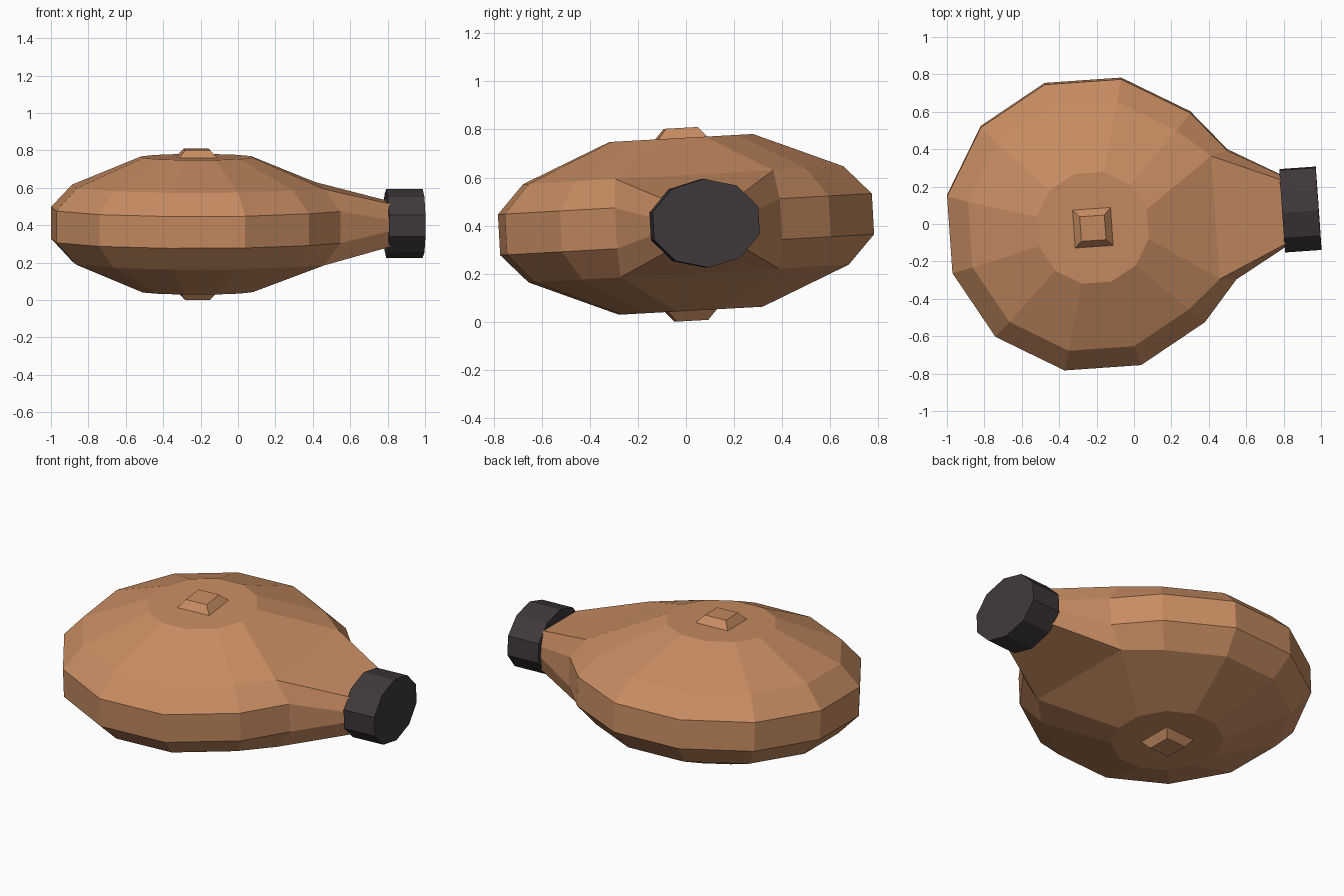
import bpy, bmesh, math
from mathutils import Matrix, Vector

if "Cube" in bpy.data.objects:
    bpy.data.objects.remove(bpy.data.objects["Cube"])


def material(name, rgb):
    m = bpy.data.materials.new(name)
    m.diffuse_color = (*rgb, 1)
    m.use_nodes = True
    m.node_tree.nodes["Principled BSDF"].inputs["Base Color"].default_value = m.diffuse_color
    return m


leather = material("tan leather", (0.578, 0.266, 0.122))
dark = material("dark stopper", (0.051, 0.041, 0.044))

# The whole flask leans slightly and is turned a few degrees
PLACE = (Matrix.Translation((-0.22, 0, 0.405))
         @ Matrix.Rotation(math.radians(3.2), 4, 'X')
         @ Matrix.Rotation(math.radians(4), 4, 'Z'))


def finish(bm, name, mat):
    bmesh.ops.recalc_face_normals(bm, faces=bm.faces)
    me = bpy.data.meshes.new(name)
    bm.to_mesh(me)
    bm.free()
    me.materials.append(mat)
    ob = bpy.data.objects.new(name, me)
    bpy.context.collection.objects.link(ob)
    ob.matrix_world = PLACE
    return ob


def bridge(bm, a, b, skip=()):
    n = len(a)
    for i in range(n):
        if i not in skip:
            bm.faces.new((a[i], a[(i + 1) % n], b[(i + 1) % n], b[i]))


# Flask body: lathed 12-sided lens, with the +x side opened for the neck
bm = bmesh.new()
N = 12
profile = [(0.305, 0.36), (0.68, 0.205), (0.794, 0.085),
           (0.794, -0.085), (0.68, -0.205), (0.305, -0.36)]
widened = {1: (0.657, 0.33), 2: (0.745, 0.345), 3: (0.745, 0.345), 4: (0.657, 0.33)}
rings = []
for level, (r, z) in enumerate(profile):
    ring = []
    for k in range(N):
        a = math.radians(-15 + 30 * k)
        x, y = r * math.cos(a), r * math.sin(a)
        if level in widened and k in (0, 1):      # spread the neck root
            x, y = widened[level]
            y = -y if k == 0 else y
        ring.append(bm.verts.new((x, y, z)))
    rings.append(ring)
for level in range(5):
    bridge(bm, rings[level], rings[level + 1], skip=(0,) if level in (1, 2, 3) else ())
bm.faces.new(rings[0])
bm.faces.new(rings[-1])

# Neck: tapers from the opening to a small mouth
root = [rings[i][1] for i in (1, 2, 3, 4)] + [rings[i][0] for i in (4, 3, 2, 1)]
mouth_half = [(0.17, 0.115), (0.19, 0.03), (0.19, -0.03), (0.17, -0.115)]
mouth = mouth_half + [(-y, z) for y, z in reversed(mouth_half)]
tip = [bm.verts.new((1.025, y, z)) for y, z in mouth]
bridge(bm, root, tip)
bm.faces.new(tip)
finish(bm, "flask_body", leather)

# Stopper: oval 10-sided cap
bm = bmesh.new()
caps = []
for x in (1.015, 1.21):
    caps.append([bm.verts.new((x, 0.232 * math.cos(math.radians(18 + 36 * k)),
                               0.185 * math.sin(math.radians(18 + 36 * k))))
                 for k in range(10)])
bridge(bm, caps[0], caps[1])
bm.faces.new(caps[0])
bm.faces.new(caps[1])
finish(bm, "stopper", dark)

# Square studs on both faces
for name, s in (("top_stud", 1), ("bottom_stud", -1)):
    bm = bmesh.new()
    loops = [[bm.verts.new((h * i, h * j, s * z))
              for i, j in ((1, 1), (-1, 1), (-1, -1), (1, -1))]
             for h, z in ((0.106, 0.355), (0.066, 0.402))]
    bridge(bm, loops[0], loops[1])
    bm.faces.new(loops[0])
    bm.faces.new(loops[1])
    finish(bm, name, leather)
